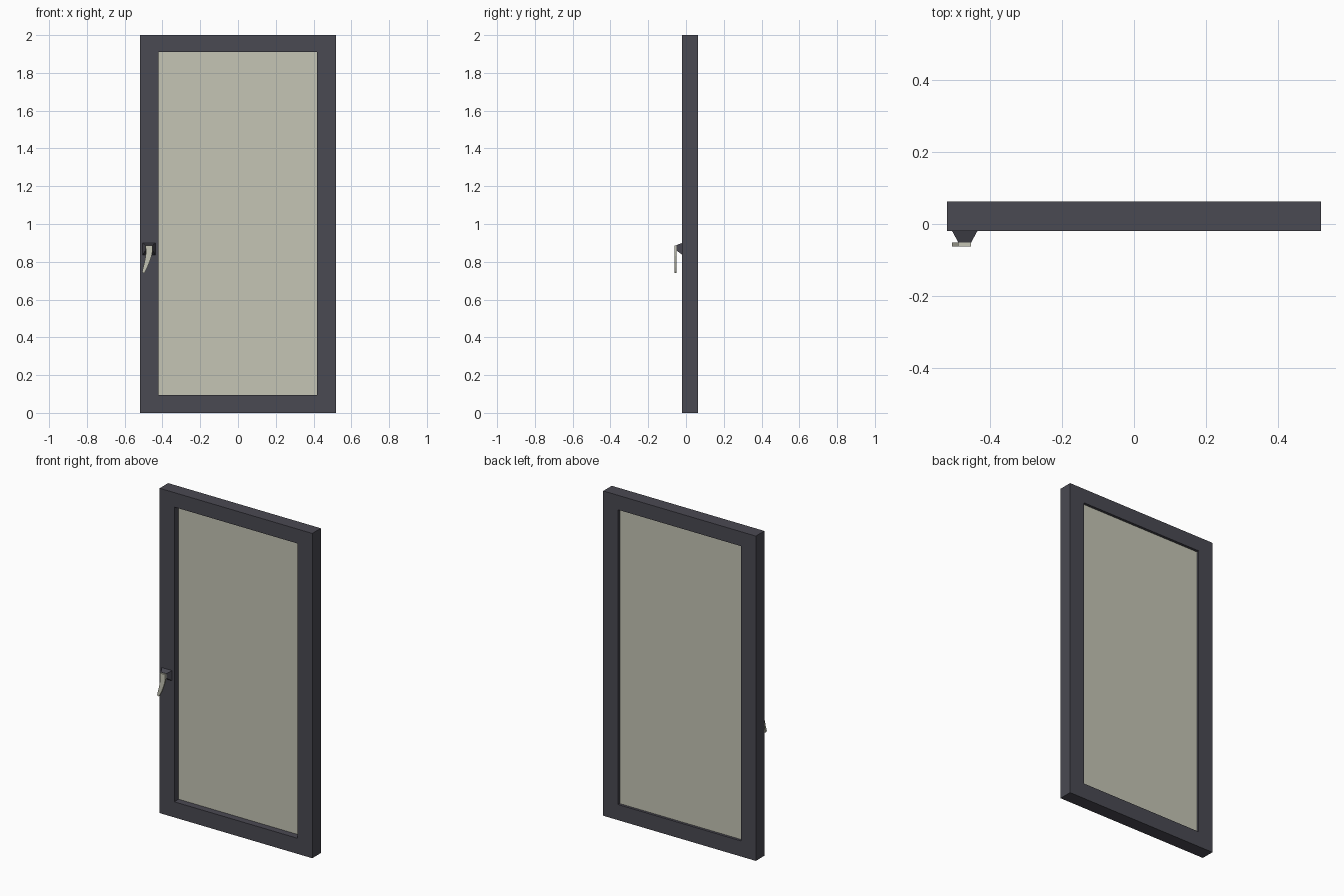
import bpy, bmesh

if "Cube" in bpy.data.objects:
    bpy.data.objects.remove(bpy.data.objects["Cube"])


def material(name, rgb):
    m = bpy.data.materials.new(name)
    m.diffuse_color = (*rgb, 1)
    m.use_nodes = True
    m.node_tree.nodes["Principled BSDF"].inputs["Base Color"].default_value = m.diffuse_color
    return m


DARK = material("dark_grey", (0.068, 0.067, 0.085))
PALE = material("pale_grey_green", (0.56, 0.56, 0.46))


def finish(name, bm, mat):
    bmesh.ops.recalc_face_normals(bm, faces=bm.faces)
    me = bpy.data.meshes.new(name)
    bm.to_mesh(me)
    bm.free()
    me.materials.append(mat)
    ob = bpy.data.objects.new(name, me)
    bpy.context.collection.objects.link(ob)
    return ob


def rect(bm, x0, x1, z0, z1, y):
    return [bm.verts.new((x, y, z)) for x, z in ((x0, z0), (x1, z0), (x1, z1), (x0, z1))]


def bridge(bm, a, b):
    n = len(a)
    for i in range(n):
        j = (i + 1) % n
        bm.faces.new((a[i], a[j], b[j], b[i]))


def loft(name, a, b, mat):
    """Closed solid between two rectangles (x0, x1, z0, z1, y)."""
    bm = bmesh.new()
    ra, rb = rect(bm, *a), rect(bm, *b)
    bridge(bm, ra, rb)
    bm.faces.new(ra)
    bm.faces.new(rb)
    return finish(name, bm, mat)


FRONT, BACK = -0.02, 0.063
OUTER = (-0.52, 0.52, 0.0, 2.0)
INNER = (-0.42, 0.418, 0.096, 1.911)

# window frame: closed ring with mitred corners
bm = bmesh.new()
loops = [rect(bm, *OUTER, FRONT), rect(bm, *OUTER, BACK),
         rect(bm, *INNER, BACK), rect(bm, *INNER, FRONT)]
for i in range(4):
    bridge(bm, loops[i], loops[(i + 1) % 4])
finish("window_frame", bm, DARK)

# glass pane, set closer to the back
loft("glass_pane", (*INNER, 0.022), (*INNER, 0.047), PALE)

# tapered handle base
loft("handle_base", (-0.506, -0.436, 0.837, 0.9, FRONT),
     (-0.489, -0.453, 0.86, 0.888, -0.051), DARK)

# curved lever: strip of (z, left x, right x) rows given thickness
rows = [(0.886, -0.490, -0.453), (0.855, -0.487, -0.453), (0.83, -0.489, -0.458),
        (0.80, -0.495, -0.468), (0.77, -0.502, -0.480), (0.75, -0.507, -0.490),
        (0.741, -0.503, -0.496)]
bm = bmesh.new()
rings = [[bm.verts.new(p) for p in ((l, -0.051, z), (r, -0.051, z), (r, -0.062, z), (l, -0.062, z))]
         for z, l, r in rows]
for a, b in zip(rings, rings[1:]):
    bridge(bm, a, b)
bm.faces.new(rings[0])
bm.faces.new(rings[-1])
finish("handle_lever", bm, PALE)
